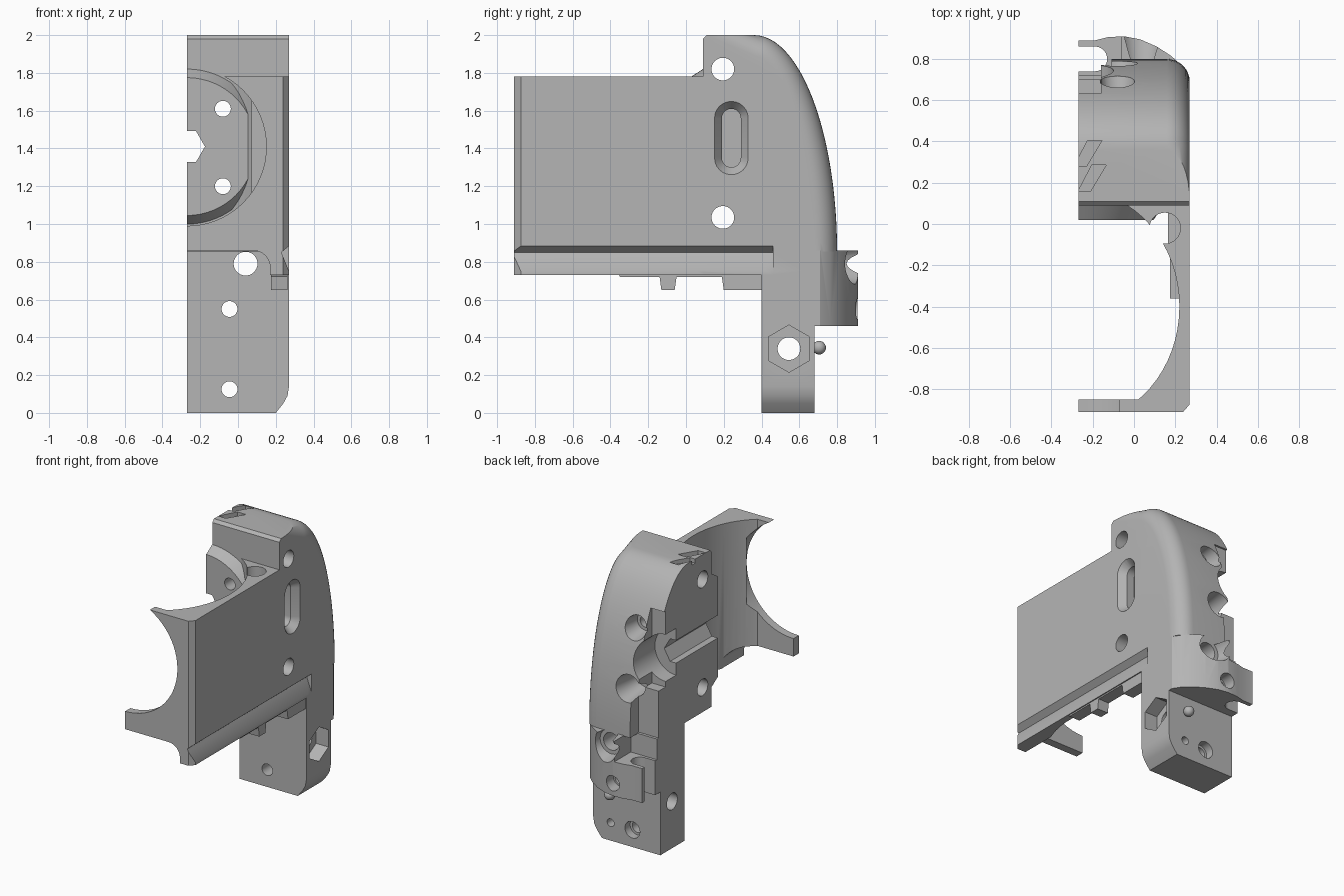
import bpy, bmesh, math

if "Cube" in bpy.data.objects:
    bpy.data.objects.remove(bpy.data.objects["Cube"])

grey = bpy.data.materials.new("plain grey")
grey.use_nodes = True
tone = (0.46, 0.46, 0.46, 1)
grey.diffuse_color = tone
grey.node_tree.nodes["Principled BSDF"].inputs["Base Color"].default_value = tone

X0, X1 = -0.27, 0.27     # split plane and outer side
AXIS_Z = 1.41            # height of the main bore


def to3d(axis, p, d):
    return {"x": (d, p[0], p[1]), "y": (p[0], d, p[1]), "z": (p[0], p[1], d)}[axis]


def prism(name, axis, pts, a, b, end_pts=None):
    """Extrude a 2D outline along an axis, optionally tapering to end_pts."""
    bm = bmesh.new()
    lo = [bm.verts.new(to3d(axis, p, a)) for p in pts]
    hi = [bm.verts.new(to3d(axis, p, b)) for p in (end_pts or pts)]
    bm.faces.new(lo)
    bm.faces.new(hi)
    n = len(lo)
    for i in range(n):
        bm.faces.new((lo[i], lo[(i + 1) % n], hi[(i + 1) % n], hi[i]))
    bmesh.ops.recalc_face_normals(bm, faces=bm.faces)
    mesh = bpy.data.meshes.new(name)
    bm.to_mesh(mesh)
    bm.free()
    mesh.materials.append(grey)
    ob = bpy.data.objects.new(name, mesh)
    bpy.context.collection.objects.link(ob)
    return ob


def ring(c, r, r2=None, n=40, start=0.0):
    r2 = r2 or r
    return [(c[0] + r * math.cos(start + math.tau * i / n),
             c[1] + r2 * math.sin(start + math.tau * i / n)) for i in range(n)]


def rect(a, b, c, d):
    return [(a, c), (b, c), (b, d), (a, d)]


def slot(c, r, half):
    arc = [math.pi * i / 12 for i in range(13)]
    return ([(c[0] + r * math.cos(t), c[1] + half + r * math.sin(t)) for t in arc] +
            [(c[0] - r * math.cos(t), c[1] - half - r * math.sin(t)) for t in arc])


def combine(target, other, op):
    mod = target.modifiers.new(op, "BOOLEAN")
    mod.operation, mod.solver, mod.object = op, "EXACT", other
    bpy.context.view_layer.objects.active = target
    bpy.ops.object.modifier_apply(modifier=mod.name)
    bpy.data.objects.remove(other)


def cut(target, axis, pts, a, b, end_pts=None):
    combine(target, prism("cutter", axis, pts, a, b, end_pts), "DIFFERENCE")


def add(target, other):
    combine(target, other, "UNION")


# Front frame: side wall and front plate with an arched underside
arch = [(0.08 + 0.09 * math.cos(t), 0.77 + 0.09 * math.sin(t))
        for t in [math.pi / 2 * i / 8 for i in range(9)]]
frame = [(X0, 1.78), (X1, 1.78), (X1, 0.73), (0.17, 0.73)] + arch + [(X0, 0.86)]
housing = prism("housing_half", "y", frame, -0.91, 0.1)
cut(housing, "z", ring((X0, -0.4), 0.49, 0.56, 64), 0.6, 1.9)
# Restore the front plate behind the bay, then open its round mouth
add(housing, prism("front_plate", "y", frame, -0.91, -0.85))
cut(housing, "y", ring((X0, AXIS_Z), 0.42, n=64), -1, -0.8)
cut(housing, "z", [(0.23, -0.92), (0.3, -0.92), (0.3, -0.84)], 0.6, 1.9)
cut(housing, "z", ring((0.15, -0.02), 0.075), 0.8, 1.9)

# Rear shell: elliptical back with a rounded outer edge
back = [(0.36 + 0.44 * math.sin(t), 0.85 + 1.15 * math.cos(t))
        for t in [math.pi / 2 * i / 24 for i in range(25)]]
rear = prism("rear_shell", "x", [(0.09, 0.855), (0.09, 1.98), (0.11, 2)] + back[:-1]
             + [(0.8, 0.855)], X0, X1)
bm = bmesh.new()
bm.from_mesh(rear.data)
edges = [e for e in bm.edges if all(v.co.x > 0.26 and v.co.y > 0.35 and
         v.co.z > 0.854 for v in e.verts) and abs(e.verts[0].co.z - e.verts[1].co.z) > 1e-5]
bmesh.ops.bevel(bm, geom=edges, offset=0.11, segments=8, profile=0.5,
                affect="EDGES", clamp_overlap=False)
bm.to_mesh(rear.data)
bm.free()

# Scalloped recesses around the rear of the bore
cut(rear, "y", ring((X0, AXIS_Z), 0.17), 0.5, 1)
cut(rear, "y", rect(-0.4, -0.11, 0.8, 1.2), 0.7, 1)
cut(rear, "y", rect(-0.4, -0.16, 1.2, 1.75), 0.62, 1)
for z in (1.61, 1.2):
    cut(rear, "y", ring((-0.08, z), 0.065), 0.58, 0.86, ring((-0.08, z), 0.11))
add(housing, rear)

# Round boss facing the bay
add(housing, prism("bay_boss", "y", ring((X0, AXIS_Z), 0.365, n=64), 0.02, 0.12,
                   ring((X0, AXIS_Z), 0.43, n=64)))

# Lower rail, rear clamp block and grip
add(housing, prism("lower_rail", "y", rect(0.17, X1, 0.73, 0.87), 0.05, 0.46))
block = prism("clamp_block", "z", [(X0, 0.42), (X1, 0.42), (X1, 0.71), (0.235, 0.765),
              (0.18, 0.815), (0.11, 0.86), (0.03, 0.895), (-0.05, 0.91), (-0.13, 0.905),
              (-0.19, 0.89), (X0, 0.89)], 0.46, 0.86)
cut(block, "z", rect(-0.4, -0.19, 0.74, 0.86), 0.4, 1)
cut(block, "z", ring((-0.19, 0.8), 0.06), 0.4, 1)
cut(block, "y", rect(-0.4, -0.06, 0.71, 1), 0.72, 1)
add(housing, block)
add(housing, prism("grip", "y", [(X0, 0), (0.2, 0), (0.24, 0.05), (0.262, 0.09),
                                 (X1, 0.14), (X1, 0.88), (X0, 0.88)], 0.4, 0.68))

# Toothed strip below the rail
add(housing, prism("toothed_strip", "x", [
    (-0.36, 0.74), (-0.35, 0.72), (-0.14, 0.72), (-0.13, 0.65), (-0.06, 0.65), (-0.05, 0.72),
    (0.19, 0.72), (0.2, 0.65), (0.42, 0.65), (0.42, 0.74)], 0.175, 0.262))

# V groove along the outer side
cut(housing, "y", [(0.29, 0.9), (0.23, 0.85), (0.29, 0.7)], -1, 0.46)

# Bore with hexagonal seat, and lengthwise bolt holes
cut(housing, "y", ring((X0, AXIS_Z), 0.095, n=6), -0.1, 1)
for z in (1.61, 1.2):
    cut(housing, "y", ring((-0.08, z), 0.042), -0.1, 1)
for z in (0.55, 0.125):
    cut(housing, "y", ring((-0.045, z), 0.042), 0.3, 1)
cut(housing, "y", ring((-0.045, 0.125), 0.06), 0.62, 0.8)
cut(housing, "y", ring((-0.045, 0.55), 0.055), 0.82, 1)
cut(housing, "y", ring((0.13, 0.13), 0.028), 0.6, 0.8)
cut(housing, "y", ring((0.04, 0.79), 0.063), 0.3, 1)
cut(housing, "y", ring((0.04, 0.79), 0.09), 0.8, 1, ring((0.04, 0.79), 0.13))

# Cross holes, blind slot and nut pocket on the outer side
for z in (1.82, 1.035):
    cut(housing, "x", ring((0.195, z), 0.06), -0.5, 0.5)
cut(housing, "x", slot((0.24, 1.455), 0.05, 0.105), 0.16, 0.3)
cut(housing, "x", slot((0.24, 1.455), 0.05, 0.105), 0.22, 0.275,
    slot((0.24, 1.455), 0.093, 0.105))
cut(housing, "x", ring((0.545, 0.34), 0.125, n=6, start=math.pi / 6), 0.17, 0.3)
cut(housing, "x", ring((0.545, 0.34), 0.06), -0.5, 0.5)

# Slanted marks cut into the top
for x, y in ((-0.27, 0.16), (-0.29, 0.28)):
    cut(housing, "z", [(x, y), (x + 0.06, y), (x + 0.135, y + 0.125), (x + 0.065, y + 0.125)],
        1.97, 2.1)

# Flat split plane
cut(housing, "x", rect(-2, 2, -1, 3), -1, X0)

# Rounded locating stud on the grip's back
bpy.ops.mesh.primitive_uv_sphere_add(segments=24, ring_count=12, radius=0.036,
                                     location=(0.12, 0.705, 0.345))
stud = bpy.context.object
stud.name = "locating_stud"
stud.data.materials.append(grey)

for ob in (housing, stud):
    bpy.ops.object.select_all(action="DESELECT")
    ob.select_set(True)
    bpy.context.view_layer.objects.active = ob
    bpy.ops.object.shade_smooth_by_angle(angle=math.radians(30))
